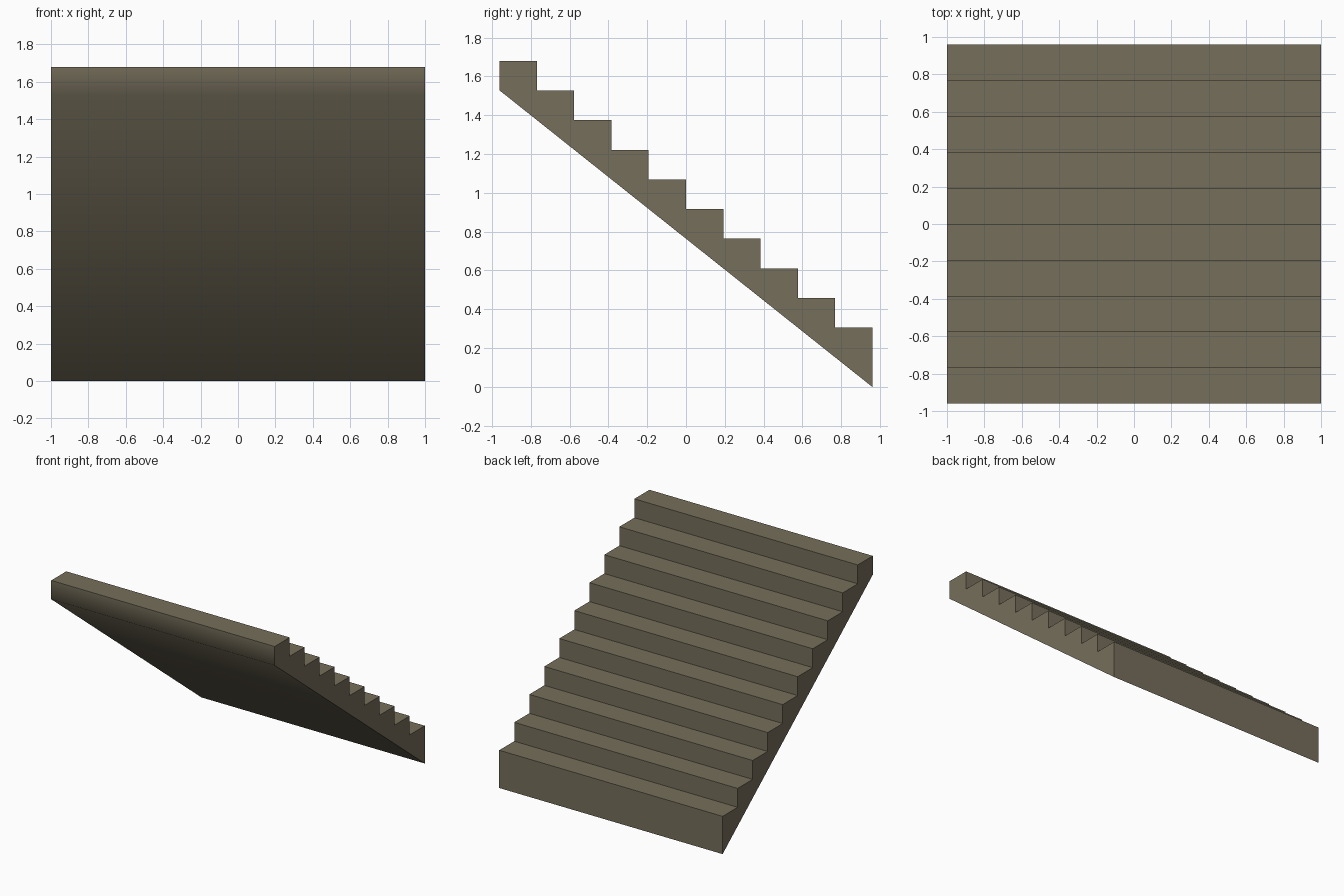
import bpy
import bmesh
import math

cube = bpy.data.objects.get("Cube")
if cube:
    bpy.data.objects.remove(cube, do_unlink=True)

STEPS = 10
WIDTH = 2.0
DEPTH = 1.92
RUN = DEPTH / STEPS
RISE = 1.68 / (STEPS + 1)

# Stone material
stone = bpy.data.materials.new("olive_stone")
stone.use_nodes = True
colour = (0.18, 0.157, 0.104, 1.0)
stone.diffuse_color = colour
bsdf = stone.node_tree.nodes["Principled BSDF"]
bsdf.inputs["Base Color"].default_value = colour
bsdf.inputs["Roughness"].default_value = 0.9

# Side profile: sloped underside, then treads and risers climbing to the front
back = DEPTH / 2
profile = [(back, 0.0)]
for i in range(STEPS):
    height = (i + 2) * RISE
    profile.append((back - i * RUN, height))
    profile.append((back - (i + 1) * RUN, height))
profile.append((-back, STEPS * RISE))

# Extrude the profile across the width
bm = bmesh.new()
side = bm.faces.new([bm.verts.new((-WIDTH / 2, y, z)) for y, z in profile])
extruded = bmesh.ops.extrude_face_region(bm, geom=[side])
moved = [v for v in extruded["geom"] if isinstance(v, bmesh.types.BMVert)]
bmesh.ops.translate(bm, verts=moved, vec=(WIDTH, 0, 0))
bmesh.ops.recalc_face_normals(bm, faces=bm.faces[:])
mesh = bpy.data.meshes.new("staircase")
bm.to_mesh(mesh)
bm.free()
mesh.materials.append(stone)

staircase = bpy.data.objects.new("staircase", mesh)
bpy.context.collection.objects.link(staircase)

# Soft blend between the top end and the underside, crisp steps
bpy.ops.object.select_all(action="DESELECT")
staircase.select_set(True)
bpy.context.view_layer.objects.active = staircase
bpy.ops.object.shade_smooth_by_angle(angle=math.radians(60))
